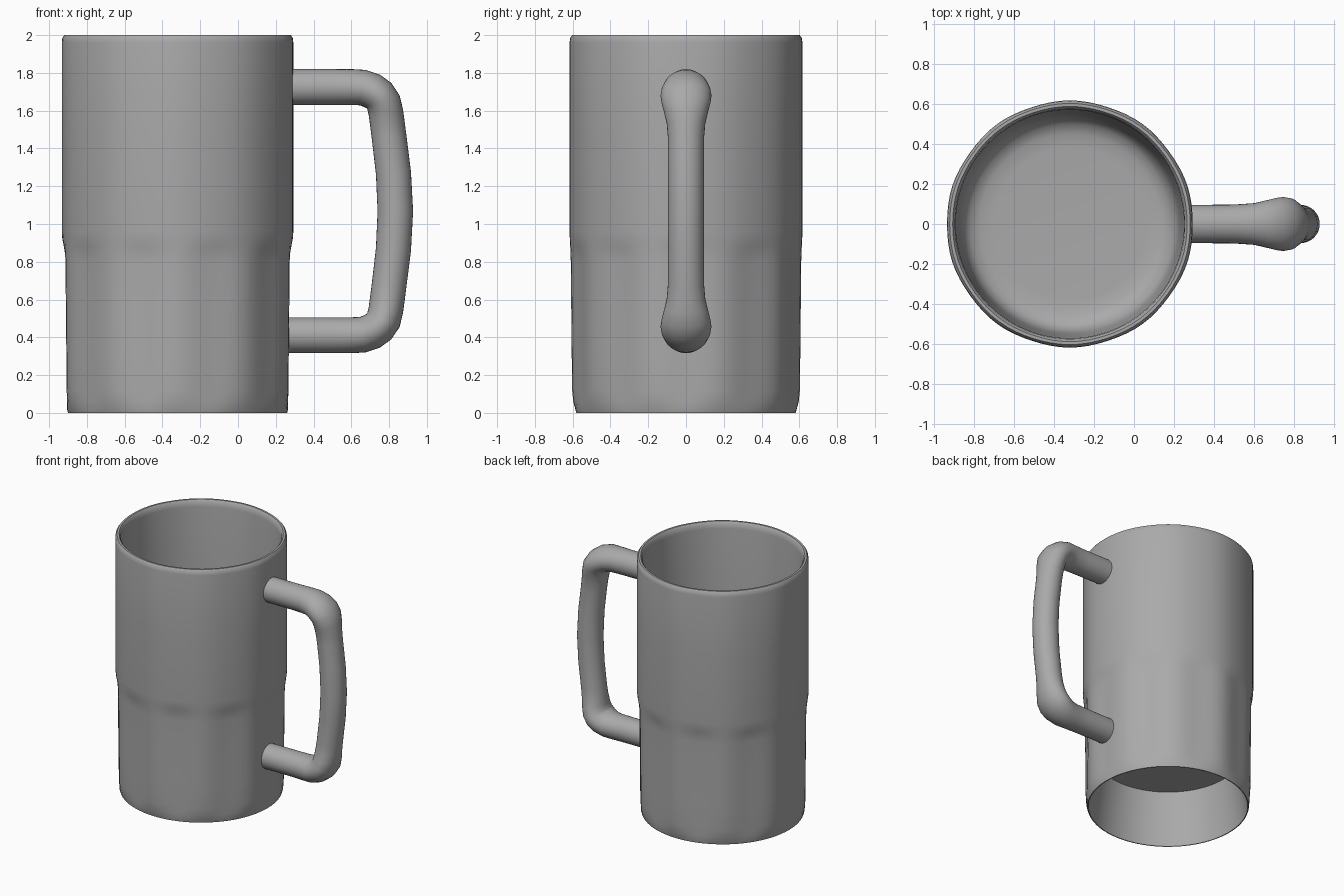
import bpy, bmesh, math
from mathutils import Vector

cube = bpy.data.objects.get("Cube")
if cube:
    bpy.data.objects.remove(cube, do_unlink=True)

# Single grey glaze
glaze = bpy.data.materials.new("grey_glaze")
glaze.use_nodes = True
grey = (0.4, 0.4, 0.4, 1)
glaze.diffuse_color = grey
glaze.node_tree.nodes["Principled BSDF"].inputs["Base Color"].default_value = grey

CENTRE_X = -0.32
PANELS = 10
SEGMENTS = 80


def skin_rings(name, rings, closed=False):
    """Join rings of equal length with quads, capping the two open ends."""
    bm = bmesh.new()
    loops = [[bm.verts.new(p) for p in ring] for ring in rings]
    n = len(loops[0])
    for a, b in zip(loops, loops[1:]):
        for i in range(n):
            j = (i + 1) % n
            bm.faces.new((a[i], a[j], b[j], b[i]))
    bm.faces.new(loops[0][::-1])
    bm.faces.new(loops[-1])
    bmesh.ops.recalc_face_normals(bm, faces=bm.faces)
    mesh = bpy.data.meshes.new(name)
    bm.to_mesh(mesh)
    bm.free()
    obj = bpy.data.objects.new(name, mesh)
    bpy.context.collection.objects.link(obj)
    mesh.materials.append(glaze)
    bpy.ops.object.select_all(action="DESELECT")
    obj.select_set(True)
    bpy.context.view_layer.objects.active = obj
    bpy.ops.object.shade_smooth_by_angle(angle=math.radians(40))
    return obj


def cup_ring(z, edge, mid):
    """Ring whose radius dips from panel edges to panel middles."""
    ring = []
    for i in range(SEGMENTS):
        a = 2 * math.pi * i / SEGMENTS
        dip = (1 + math.cos(PANELS * a)) / 2
        r = edge + (mid - edge) * dip
        ring.append((CENTRE_X + r * math.cos(a), r * math.sin(a), z))
    return ring


# Cup profile: underside recess, foot, fluted lower half, plain top, rim, inside
profile = [
    (0.42, 0.52, 0.52), (0.2, 0.55, 0.55), (0.0, 0.573, 0.573),
    (0.0, 0.58, 0.58), (0.015, 0.585, 0.584), (0.06, 0.597, 0.585),
    (0.12, 0.603, 0.586), (0.3, 0.605, 0.587), (0.6, 0.608, 0.59),
    (0.8, 0.61, 0.592), (0.84, 0.611, 0.594), (0.88, 0.613, 0.602),
    (0.92, 0.615, 0.61), (0.96, 0.617, 0.613), (1.5, 0.617, 0.613),
    (1.96, 0.617, 0.613), (1.985, 0.613, 0.61), (2.0, 0.602, 0.6),
    (2.0, 0.587, 0.585), (1.985, 0.575, 0.574), (1.95, 0.57, 0.57),
    (1.2, 0.56, 0.56), (0.62, 0.545, 0.545), (0.55, 0.53, 0.53),
    (0.51, 0.5, 0.5), (0.49, 0.45, 0.45), (0.485, 0.38, 0.38),
]
skin_rings("mug_body", [cup_ring(*p) for p in profile])

# Handle path: x, z, half thickness in the bend plane, half width across
top_arm = [
    (0.265, 1.725, 0.095, 0.095), (0.5, 1.725, 0.095, 0.097),
    (0.6, 1.725, 0.095, 0.104), (0.66, 1.722, 0.095, 0.118),
    (0.71, 1.705, 0.095, 0.13), (0.745, 1.68, 0.094, 0.135),
    (0.77, 1.645, 0.093, 0.13), (0.783, 1.59, 0.092, 0.116),
    (0.791, 1.53, 0.092, 0.102), (0.8, 1.46, 0.092, 0.096),
    (0.823, 1.27, 0.093, 0.095),
]
MID_Z = 1.068
bottom_arm = [(x, 2 * MID_Z - z, t, w) for x, z, t, w in reversed(top_arm)]
path = top_arm + [(0.833, MID_Z, 0.094, 0.095)] + bottom_arm

rings = []
for i, (x, z, thick, wide) in enumerate(path):
    before, after = path[max(i - 1, 0)], path[min(i + 1, len(path) - 1)]
    along = Vector((after[0] - before[0], 0, after[1] - before[1])).normalized()
    outward = Vector((-along.z, 0, along.x))
    ring = []
    for k in range(32):
        a = 2 * math.pi * k / 32
        ring.append(Vector((x, 0, z)) + outward * thick * math.cos(a)
                    + Vector((0, wide * math.sin(a), 0)))
    rings.append(ring)
skin_rings("handle", rings)
